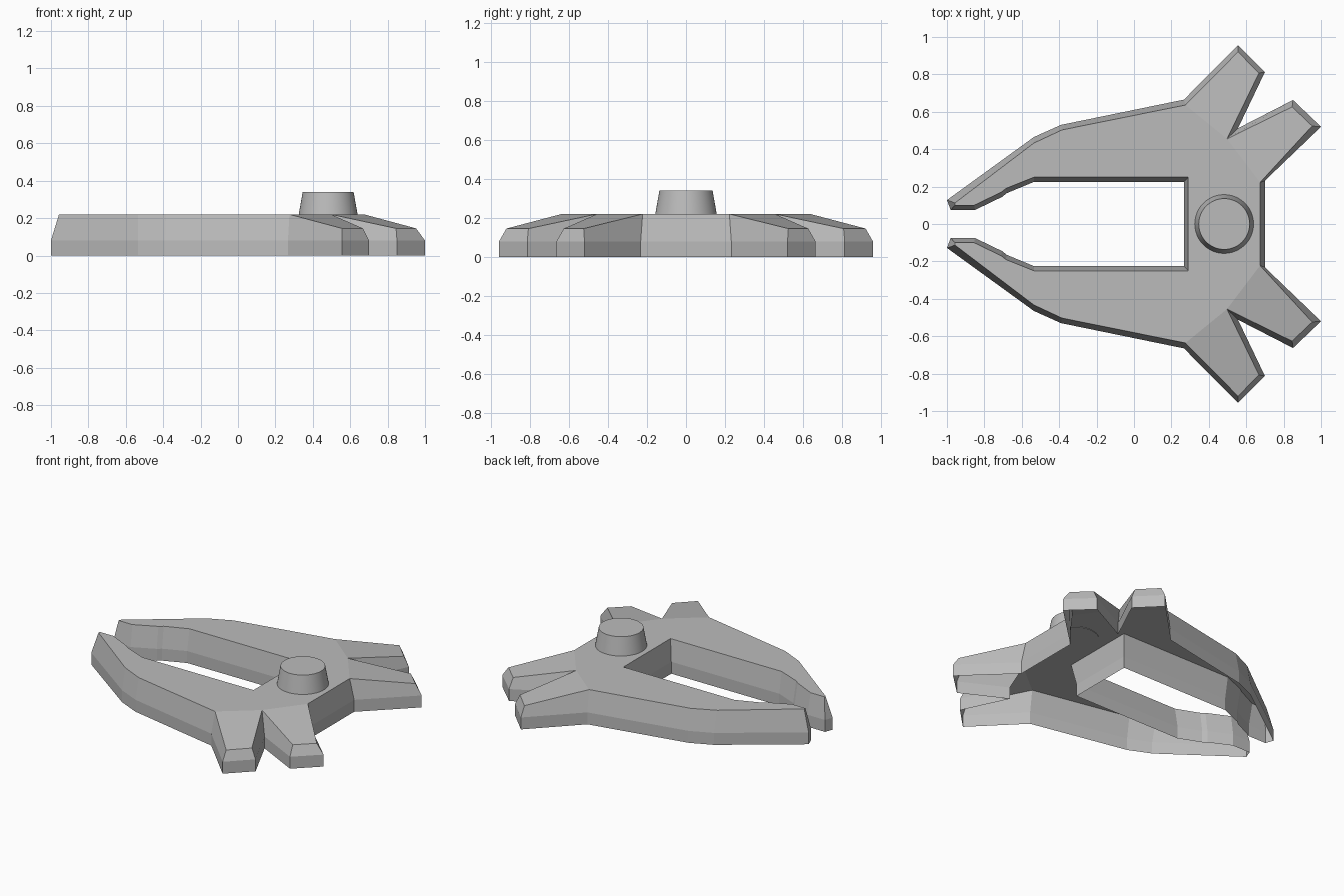
import bpy, bmesh

if "Cube" in bpy.data.objects:
    bpy.data.objects.remove(bpy.data.objects["Cube"], do_unlink=True)

GREY = (0.5, 0.5, 0.5, 1)
RIM, TOP, PRONG_TIP = 0.08, 0.22, 0.145  # heights of the wall break, top and prong ends

grey = bpy.data.materials.new("plain grey")
grey.use_nodes = True
grey.diffuse_color = GREY
grey.node_tree.nodes["Principled BSDF"].inputs["Base Color"].default_value = GREY

# Half outline from the slot end round the jaw and prongs:
# (name, ground point, bevelled top point, top height)
OUTLINE = [
    ("slot_middle", (.267, 0), (.29, 0), TOP),
    ("slot_corner", (.267, .225), (.29, .25), TOP),
    ("jaw_inner", (-.535, .225), (-.535, .25), TOP),
    ("jaw_step", (-.68, .165), (-.685, .19), TOP),
    ("jaw_step_end", (-.705, .145), (-.71, .17), TOP),
    ("tip_flat", (-.85, .075), (-.855, .1), TOP),
    ("tip_inner", (-.98, .075), (-.957, .1), TOP),
    ("tip_outer", (-1, .128), (-.957, .113), TOP),
    ("jaw_outer", (-.535, .465), (-.535, .433), TOP),
    ("jaw_bend", (-.39, .53), (-.385, .503), TOP),
    ("shoulder", (.267, .665), (.275, .636), TOP),
    ("side_prong_a", (.556, .957), (.556, .92), PRONG_TIP),
    ("side_prong_b", (.7, .813), (.668, .807), PRONG_TIP),
    ("notch", (.556, .512), (.497, .455), TOP),
    ("end_prong_a", (.85, .663), (.845, .626), PRONG_TIP),
    ("end_prong_b", (1, .52), (.952, .524), PRONG_TIP),
    ("waist", (.7, .232), (.674, .222), TOP),
    ("waist_middle", (.7, 0), (.674, 0), TOP),
]


def add_object(name, bm):
    mesh = bpy.data.meshes.new(name)
    bm.to_mesh(mesh)
    bm.free()
    mesh.materials.append(grey)
    obj = bpy.data.objects.new(name, mesh)
    bpy.context.collection.objects.link(obj)
    return obj


# Clamp body: an open-bottomed shell, mirrored front to back
bm = bmesh.new()
ground = [bm.verts.new((*low, 0)) for _, low, _, _ in OUTLINE]
rim = [bm.verts.new((*low, RIM)) for _, low, _, _ in OUTLINE]
top = [bm.verts.new((*high, z)) for _, _, high, z in OUTLINE]
for lower, upper in ((ground, rim), (rim, top)):
    for i in range(len(OUTLINE) - 1):
        bm.faces.new((lower[i + 1], lower[i], upper[i], upper[i + 1]))

# Flat top, then the sloping prong tops
by_name = {row[0]: vert for row, vert in zip(OUTLINE, top)}
flat = [vert for row, vert in zip(OUTLINE, top) if row[3] == TOP]
bm.faces.new(flat[::-1])
for root_a, prong, root_b in (("shoulder", "side_prong", "notch"),
                              ("notch", "end_prong", "waist")):
    names = (root_b, prong + "_b", prong + "_a", root_a)
    bm.faces.new([by_name[n] for n in names])

body = add_object("clamp_body", bm)
mirror = body.modifiers.new("mirror", 'MIRROR')
mirror.use_axis = (False, True, False)
mirror.use_clip = True

# Round tapered peg on top of the body
PEG_BASE, PEG_TOP = TOP - 0.004, 0.34
bm = bmesh.new()
bmesh.ops.create_cone(bm, cap_ends=True, segments=48, radius1=0.158,
                      radius2=0.136, depth=PEG_TOP - PEG_BASE)
bmesh.ops.translate(bm, verts=bm.verts, vec=(.482, 0, (PEG_BASE + PEG_TOP) / 2))
peg = add_object("round_peg", bm)
for obj in bpy.context.selected_objects:
    obj.select_set(False)
peg.select_set(True)
bpy.context.view_layer.objects.active = peg
bpy.ops.object.shade_smooth_by_angle()
